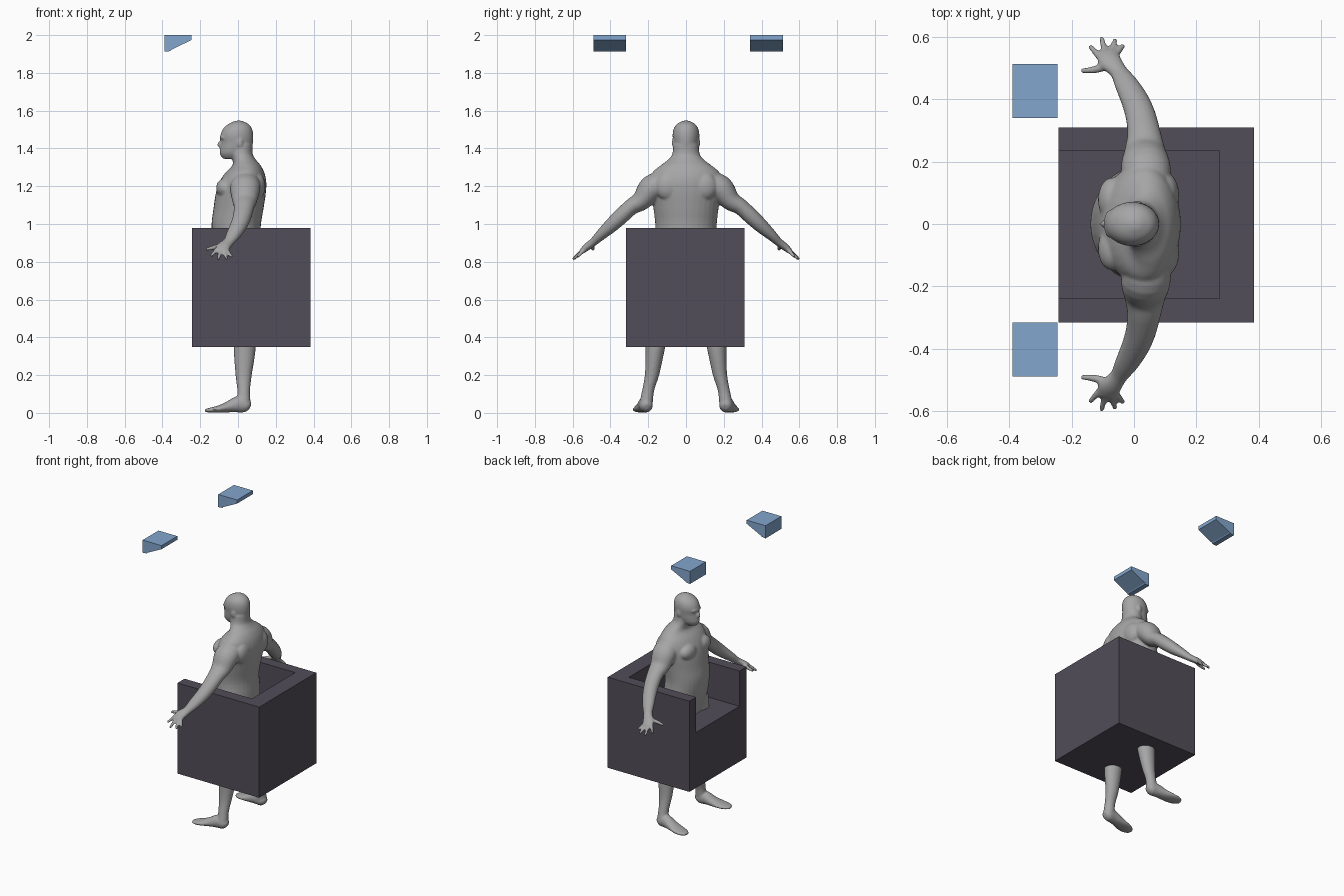
import bpy, bmesh, math
from mathutils import Vector, Matrix


def material(name, rgb):
    m = bpy.data.materials.new(name)
    m.diffuse_color = (*rgb, 1)
    return m


GREY = material("figure grey", (0.38, 0.38, 0.38))
DARK = material("chair dark violet", (0.085, 0.075, 0.10))
BLUE = material("speaker blue", (0.23, 0.38, 0.61))


def make_object(name, bm, mat):
    bmesh.ops.recalc_face_normals(bm, faces=bm.faces[:])
    me = bpy.data.meshes.new(name)
    bm.to_mesh(me)
    bm.free()
    me.materials.append(mat)
    ob = bpy.data.objects.new(name, me)
    bpy.context.collection.objects.link(ob)
    return ob


def box(name, lo, hi, mat):
    bm = bmesh.new()
    bmesh.ops.create_cube(bm, size=1)
    for v in bm.verts:
        v.co = [(a + b) / 2 + c * (b - a) for a, b, c in zip(lo, hi, v.co)]
    return make_object(name, bm, mat)


def spline(rows, steps=4):
    """Smooth rows of numbers with a Catmull-Rom curve."""
    p = [rows[0], *rows, rows[-1]]
    out = []
    for i in range(1, len(p) - 2):
        for s in range(steps):
            t = s / steps
            out.append([0.5 * (2 * b + (c - a) * t + (2 * a - 5 * b + 4 * c - d) * t * t
                               + (3 * b - a - 3 * c + d) * t ** 3)
                        for a, b, c, d in zip(*p[i - 1:i + 3])])
    return out + [list(rows[-1])]


def loft(bm, rows, side=1, ref=(1, 0, 0), upright=False, n=24):
    """Rows are x, y, z, radius along ref, radius across."""
    rows = spline(rows)
    pts = [Vector((r[0], r[1] * side, r[2])) for r in rows]
    rings = []
    for i, r in enumerate(rows):
        t = (pts[min(i + 1, len(pts) - 1)] - pts[max(i - 1, 0)]).normalized()
        if upright:
            t = Vector((0, 0, 1))
        u = Vector(ref)
        u = (u - t * u.dot(t)).normalized()
        w = t.cross(u)
        ring = []
        for k in range(n):
            a = math.tau * k / n
            ring.append(bm.verts.new(pts[i] + u * r[3] * math.cos(a) + w * r[4] * math.sin(a)))
        rings.append(ring)
    faces = [bm.faces.new(rings[0]), bm.faces.new(rings[-1][::-1])]
    for a, b in zip(rings, rings[1:]):
        for k in range(n):
            faces.append(bm.faces.new((a[k], b[k], b[(k + 1) % n], a[(k + 1) % n])))
    bmesh.ops.recalc_face_normals(bm, faces=faces)


def ellipsoid(bm, centre, radii):
    bmesh.ops.create_uvsphere(bm, u_segments=20, v_segments=12, radius=1,
                              matrix=Matrix.Translation(centre) @ Matrix.Diagonal((*radii, 1)))


def stack(bm, rows):
    """Upright loft from z, front x, back x, half width."""
    loft(bm, [((f + b) / 2, 0, z, (b - f) / 2, w) for z, f, b, w in rows], upright=True, n=32)


body = bmesh.new()

# torso and neck
stack(body, [(0.72, -0.08, 0.10, 0.13), (0.85, -0.12, 0.125, 0.165), (0.98, -0.14, 0.12, 0.162),
             (1.08, -0.13, 0.135, 0.172), (1.16, -0.118, 0.147, 0.185), (1.22, -0.10, 0.15, 0.19),
             (1.27, -0.068, 0.14, 0.18), (1.31, -0.03, 0.12, 0.135), (1.34, -0.03, 0.095, 0.095),
             (1.37, -0.04, 0.078, 0.073), (1.42, -0.04, 0.077, 0.066)])

# head, nose, brow
stack(body, [(1.345, -0.08, 0.03, 0.032), (1.37, -0.096, 0.06, 0.053), (1.40, -0.094, 0.074, 0.063),
             (1.43, -0.09, 0.079, 0.067), (1.47, -0.093, 0.081, 0.071), (1.505, -0.078, 0.074, 0.065),
             (1.53, -0.05, 0.055, 0.047), (1.547, -0.012, 0.02, 0.016)])
ellipsoid(body, (-0.092, 0, 1.42), (0.017, 0.013, 0.02))
ellipsoid(body, (-0.078, 0, 1.457), (0.02, 0.046, 0.012))
ellipsoid(body, (-0.084, 0, 1.385), (0.014, 0.026, 0.012))

for s in (1, -1):
    # ear, chest and shoulder blade
    ellipsoid(body, (0.01, s * 0.067, 1.43), (0.016, 0.008, 0.024))
    ellipsoid(body, (-0.07, s * 0.078, 1.19), (0.046, 0.072, 0.052))
    ellipsoid(body, (0.10, s * 0.095, 1.2), (0.045, 0.07, 0.075))
    # arm and palm
    loft(body, [(0.045, 0.11, 1.23, 0.07, 0.055), (0.038, 0.18, 1.19, 0.08, 0.07),
                (0.035, 0.235, 1.125, 0.066, 0.053), (0.032, 0.29, 1.09, 0.054, 0.043),
                (0.022, 0.345, 1.04, 0.049, 0.042), (0.004, 0.395, 0.993, 0.045, 0.038),
                (-0.025, 0.45, 0.943, 0.038, 0.029), (-0.05, 0.49, 0.905, 0.029, 0.022),
                (-0.078, 0.525, 0.878, 0.038, 0.02), (-0.085, 0.552, 0.855, 0.033, 0.014)], s)
    # fingers and thumb
    for base, tip in (((-0.108, 0.535, 0.868), (-0.143, 0.572, 0.83)),
                      ((-0.092, 0.545, 0.86), (-0.104, 0.600, 0.812)),
                      ((-0.075, 0.545, 0.86), (-0.060, 0.594, 0.815)),
                      ((-0.062, 0.54, 0.863), (-0.033, 0.575, 0.826))):
        loft(body, [(*base, 0.013, 0.013), (*tip, 0.008, 0.008)], s, n=12)
    loft(body, [(-0.075, 0.515, 0.885, 0.016, 0.016), (-0.12, 0.497, 0.877, 0.013, 0.013),
                (-0.17, 0.492, 0.865, 0.008, 0.008)], s, ref=(0, 1, 0), n=12)
    # leg
    loft(body, [(0.0, 0.085, 0.82, 0.10, 0.08), (0.0, 0.11, 0.66, 0.09, 0.076),
                (0.015, 0.14, 0.50, 0.07, 0.062), (0.035, 0.158, 0.38, 0.06, 0.055),
                (0.034, 0.167, 0.30, 0.055, 0.047), (0.030, 0.180, 0.20, 0.043, 0.038),
                (0.030, 0.200, 0.12, 0.034, 0.032), (0.030, 0.210, 0.06, 0.036, 0.035),
                (0.030, 0.212, 0.03, 0.034, 0.034)], s, upright=True)
    # foot
    loft(body, [(0.064, 0.208, 0.03, 0.018, 0.018), (0.045, 0.21, 0.038, 0.034, 0.036),
                (0.0, 0.215, 0.045, 0.038, 0.043), (-0.05, 0.222, 0.032, 0.042, 0.03),
                (-0.10, 0.232, 0.021, 0.048, 0.019), (-0.145, 0.24, 0.015, 0.043, 0.013),
                (-0.175, 0.244, 0.012, 0.022, 0.008)], s, ref=(0, 1, 0))

# fuse the parts into one smooth skin
figure = make_object("figure", body, GREY)
remesh = figure.modifiers.new("fuse", 'REMESH')
remesh.mode = 'VOXEL'
remesh.voxel_size = 0.006
remesh.use_smooth_shade = True
smooth = figure.modifiers.new("soften", 'SMOOTH')
smooth.factor = 0.5
smooth.iterations = 6

# cube armchair with the seat cut out towards the front
chair = box("armchair", (-0.243, -0.317, 0.35), (0.385, 0.31, 0.98), DARK)
cutter = box("seat_cutter", (-0.4, -0.24, 0.735), (0.275, 0.235, 1.2), DARK)
cutter.hide_render = True
cutter.display_type = 'WIRE'
cut = chair.modifiers.new("seat opening", 'BOOLEAN')
cut.operation = 'DIFFERENCE'
cut.solver = 'EXACT'
cut.object = cutter

# two wedge speakers overhead
PROFILE = [(-0.39, 2.0), (-0.245, 2.0), (-0.245, 1.975), (-0.355, 1.921), (-0.36, 1.915), (-0.39, 1.912)]
for name, y0, y1 in (("left_speaker", -0.49, -0.317), ("right_speaker", 0.34, 0.513)):
    bm = bmesh.new()
    face = bm.faces.new([bm.verts.new((x, y0, z)) for x, z in PROFILE])
    ext = bmesh.ops.extrude_face_region(bm, geom=[face])
    bmesh.ops.translate(bm, vec=(0, y1 - y0, 0),
                        verts=[v for v in ext["geom"] if isinstance(v, bmesh.types.BMVert)])
    make_object(name, bm, BLUE)
